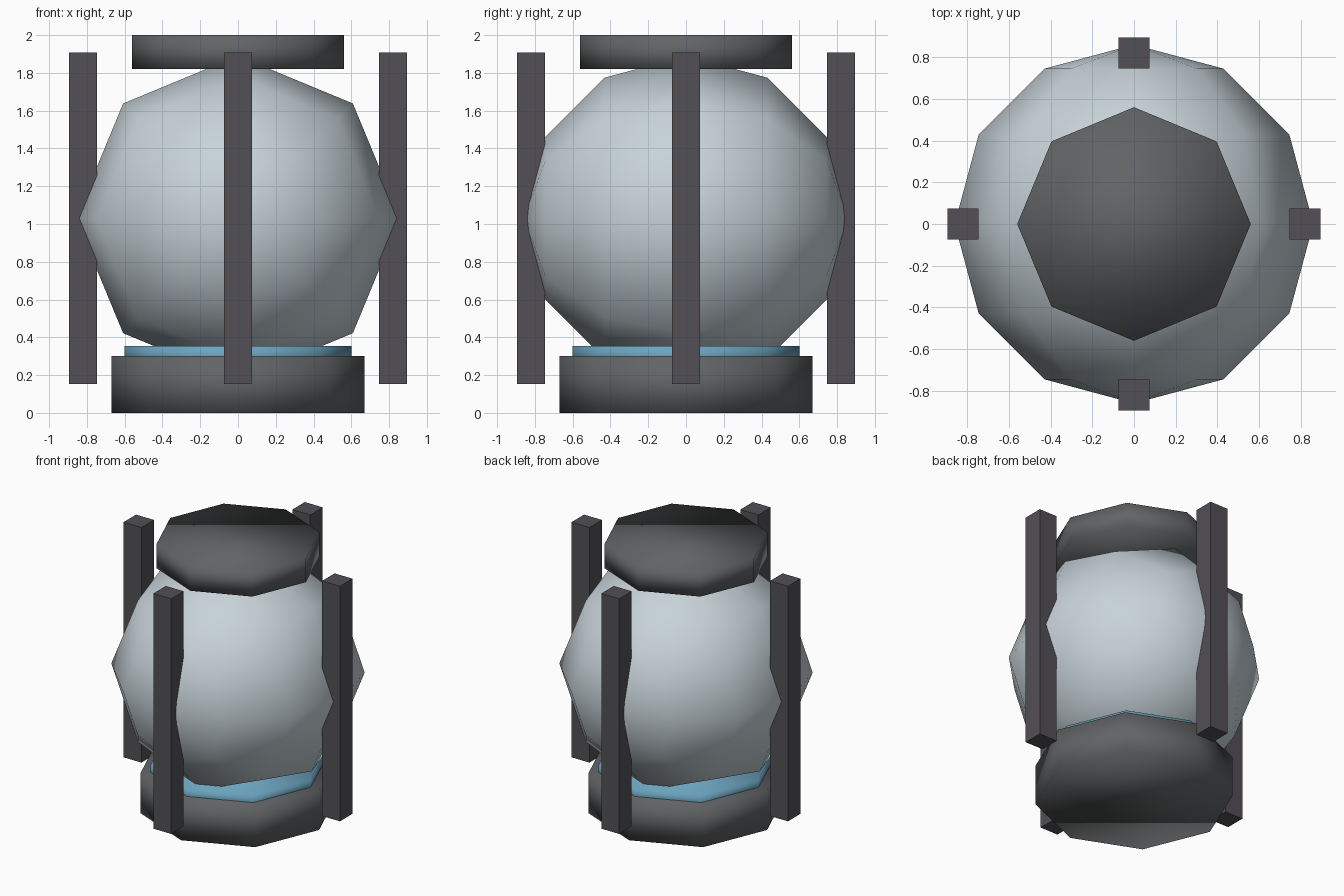
import bpy
import math

if "Cube" in bpy.data.objects:
    bpy.data.objects.remove(bpy.data.objects["Cube"])


def finish(obj, name, color, smooth=True):
    obj.name = name
    mat = bpy.data.materials.get(color[0]) or bpy.data.materials.new(color[0])
    mat.diffuse_color = (*color[1], 1)
    mat.use_nodes = True
    mat.node_tree.nodes["Principled BSDF"].inputs["Base Color"].default_value = mat.diffuse_color
    obj.data.materials.append(mat)
    if smooth:
        bpy.ops.object.shade_smooth()
    return obj


GLASS = ("pale_glass", (0.57, 0.65, 0.69))
DARK = ("dark_metal", (0.12, 0.125, 0.13))
POST = ("post_metal", (0.085, 0.08, 0.09))
BLUE = ("blue_seal", (0.15, 0.37, 0.52))


def disc(name, radius, z0, z1, color):
    # octagonal drum with soft shading
    bpy.ops.mesh.primitive_cylinder_add(vertices=8, radius=radius, depth=z1 - z0,
                                        location=(0, 0, (z0 + z1) / 2))
    return finish(bpy.context.object, name, color)


# Globe: 8 x 6 sphere with its poles along y
bpy.ops.mesh.primitive_uv_sphere_add(segments=8, ring_count=6, radius=0.86,
                                     location=(0, 0, 1.03),
                                     rotation=(math.pi / 2, 0, 0))
finish(bpy.context.object, "globe", GLASS)

# Base, seal and lid
disc("base", 0.67, 0.0, 0.30, DARK)
disc("seal_ring", 0.60, 0.25, 0.355, BLUE)
disc("lid", 0.56, 1.82, 2.0, DARK)

# Four posts around the globe
for i, side in enumerate(("right", "back", "left", "front")):
    a = i * math.pi / 2
    bpy.ops.mesh.primitive_cube_add(size=1, location=(0.82 * math.cos(a), 0.82 * math.sin(a), 1.03))
    post = bpy.context.object
    post.scale = (0.148, 0.148, 1.755)
    finish(post, side + "_post", POST, smooth=False)
